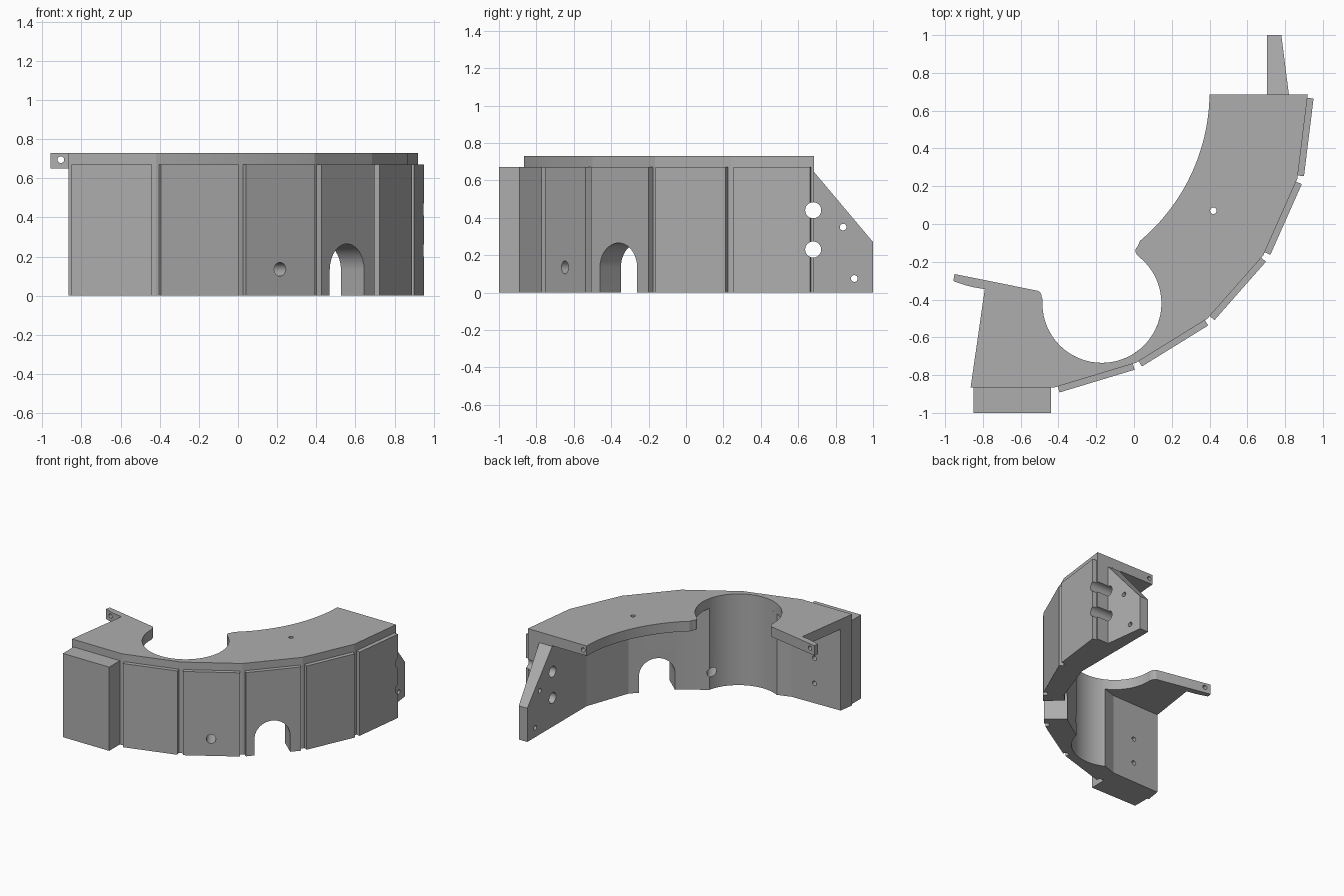
import bpy, bmesh
from math import cos, sin, radians, hypot
from mathutils import Vector, Matrix

cube = bpy.data.objects.get("Cube")
if cube:
    bpy.data.objects.remove(cube)

grey = bpy.data.materials.new("plain grey")
grey.use_nodes = True
tint = (0.42, 0.42, 0.42, 1)
grey.diffuse_color = tint
grey.node_tree.nodes["Principled BSDF"].inputs["Base Color"].default_value = tint


def prism(name, outline, low, high, matrix=Matrix()):
    """Extrude a flat outline from low to high, then place it."""
    bm = bmesh.new()
    face = bm.faces.new([bm.verts.new((x, y, low)) for x, y in outline])
    ext = bmesh.ops.extrude_face_region(bm, geom=[face])
    moved = [v for v in ext["geom"] if isinstance(v, bmesh.types.BMVert)]
    bmesh.ops.translate(bm, verts=moved, vec=(0, 0, high - low))
    bmesh.ops.transform(bm, matrix=matrix, verts=bm.verts)
    bmesh.ops.recalc_face_normals(bm, faces=bm.faces)
    mesh = bpy.data.meshes.new(name)
    bm.to_mesh(mesh)
    bm.free()
    mesh.materials.append(grey)
    obj = bpy.data.objects.new(name, mesh)
    bpy.context.collection.objects.link(obj)
    return obj


def arc(cx, cy, r, start, end, steps):
    angles = [radians(start + (end - start) * i / steps) for i in range(steps + 1)]
    return [(cx + r * cos(a), cy + r * sin(a)) for a in angles]


def aim(point, direction):
    """Local z along the direction, local y up."""
    z = Vector(direction).normalized()
    x = Vector((0, 0, 1)).cross(z).normalized()
    y = z.cross(x)
    m = Matrix((x, y, z)).transposed().to_4x4()
    m.translation = point
    return m


cutters = []


def drill(point, direction, r, depth, outline=None):
    outline = outline or arc(0, 0, r, 0, 345, 23)
    m = Matrix.Translation(point) if direction == "down" else aim(point, direction)
    tool = prism("cutter", outline, -depth, depth, m)
    tool.hide_render = True
    cutters.append(tool)
    return tool


def cut(obj, *tools):
    for tool in tools:
        mod = obj.modifiers.new("cut", "BOOLEAN")
        mod.operation = "DIFFERENCE"
        mod.solver = "EXACT"
        mod.object = tool
    graph = bpy.context.evaluated_depsgraph_get()
    mesh = bpy.data.meshes.new_from_object(obj.evaluated_get(graph))
    obj.modifiers.clear()
    obj.data = mesh


# Outer corners shared by the wall and the top plate
TOP, PLATE, PANEL = 0.73, 0.65, 0.67
outer = [(-0.42, -0.865), (0.01, -0.735), (0.39, -0.50),
         (0.685, -0.165), (0.865, 0.24), (0.92, 0.685)]
start = (-0.865, -0.865)
notch = (-0.17, -0.42, 0.315)

# Top plate with round notch, sweeping inner edge and side tab
plate_outline = [start] + outer
plate_outline += arc(-0.63, 0.7, 1.03, -0.8, -50, 24)
plate_outline += arc(0.038, -0.142, 0.03, 130, 230, 6)
plate_outline += arc(*notch, 50, -184, 60)
plate_outline += arc(-0.52, -0.382, 0.03, 0, 78, 6)
plate_outline += [(-0.95, -0.265), (-0.957, -0.302), (-0.90, -0.322),
                  (-0.85, -0.335), (-0.79, -0.345)]
plate = prism("top_plate", plate_outline, PLATE, TOP)

# Standing wall under the plate
inner = [(0.705, 0.685), (0.705, 0.25), (0.58, -0.10), (0.33, -0.36),
         (-0.04, -0.61), (-0.42, -0.735), (-0.847, -0.745)]
wall = prism("curved_wall", [start] + outer + inner, 0, PLATE)

# Block on the front of the left-hand end
block = prism("end_block", [(-0.85, -1), (-0.44, -1), (-0.44, -0.865), (-0.85, -0.865)], 0, PANEL)

# Tapered fin at the back, with a sloping top
fin = prism("rear_fin", [(0.705, 0.685), (0.82, 0.685), (0.78, 1), (0.705, 1)], 0, PLATE)
slope = drill((0.75, 0, 0), (1, 0, 0), 0, 0.4,
              [(0.68, 0.65), (1.0, 0.27), (1.2, 0.03), (1.2, 0.8), (0.68, 0.8)])

# Cladding panels, one for each outer facet
panels = []
normals = []
for i, (a, b) in enumerate(zip(outer, outer[1:])):
    a, b = Vector(a), Vector(b)
    along = (b - a).normalized()
    out = Vector((along.y, -along.x))
    p, q = a + along * 0.017, b - along * 0.017
    corners = [p, q, q + out * 0.033, p + out * 0.033]
    panels.append(prism("cladding_panel_%d" % (i + 1), corners, 0, PANEL))
    normals.append((out.x, out.y, 0))

# Openings
arch = drill((0.55, -0.355, 0.132), normals[2], 0, 0.4,
             arc(0, 0, 0.133, 0, 180, 24) + [(-0.133, -0.3), (0.133, -0.3)])
round_hole = drill((0.21, -0.64, 0.135), normals[1], 0.035, 0.3)
slots = [drill((0.85, 0.68, z), (1, 0, 0), 0.043, 0.3) for z in (0.23, 0.44)]
fin_holes = [drill((0.75, y, z), (1, 0, 0), 0.018, 0.3) for y, z in ((0.84, 0.35), (0.90, 0.075))]
bolt_holes = [drill((-0.62, -0.75, z), (0, 1, 0), 0.018, 0.08) for z in (0.16, 0.36)]
well = drill((notch[0], notch[1], 0.3), "down", 0, 0.6, arc(*[0, 0, notch[2]], 0, 355, 71))
pin_hole = drill((0.42, 0.07, 0.7), "down", 0.017, 0.2)
edge_hole = drill((0.43, 0.685, 0.69), (0, 1, 0), 0.017, 0.08)
tab_hole = drill((-0.905, -0.30, 0.695), (0, 1, 0), 0.017, 0.1)

cut(plate, pin_hole, edge_hole, tab_hole)
cut(wall, well, arch, round_hole, *slots, *bolt_holes)
cut(fin, slope, *slots, *fin_holes)
cut(panels[1], round_hole)
cut(panels[2], arch)
cut(panels[4], *slots)

for tool in cutters:
    bpy.data.objects.remove(tool)

# Smooth the round walls while keeping edges sharp
bpy.ops.object.select_all(action="DESELECT")
parts = [plate, wall, block, fin] + panels
for part in parts:
    part.select_set(True)
bpy.context.view_layer.objects.active = plate
bpy.ops.object.shade_smooth_by_angle(angle=radians(16))
